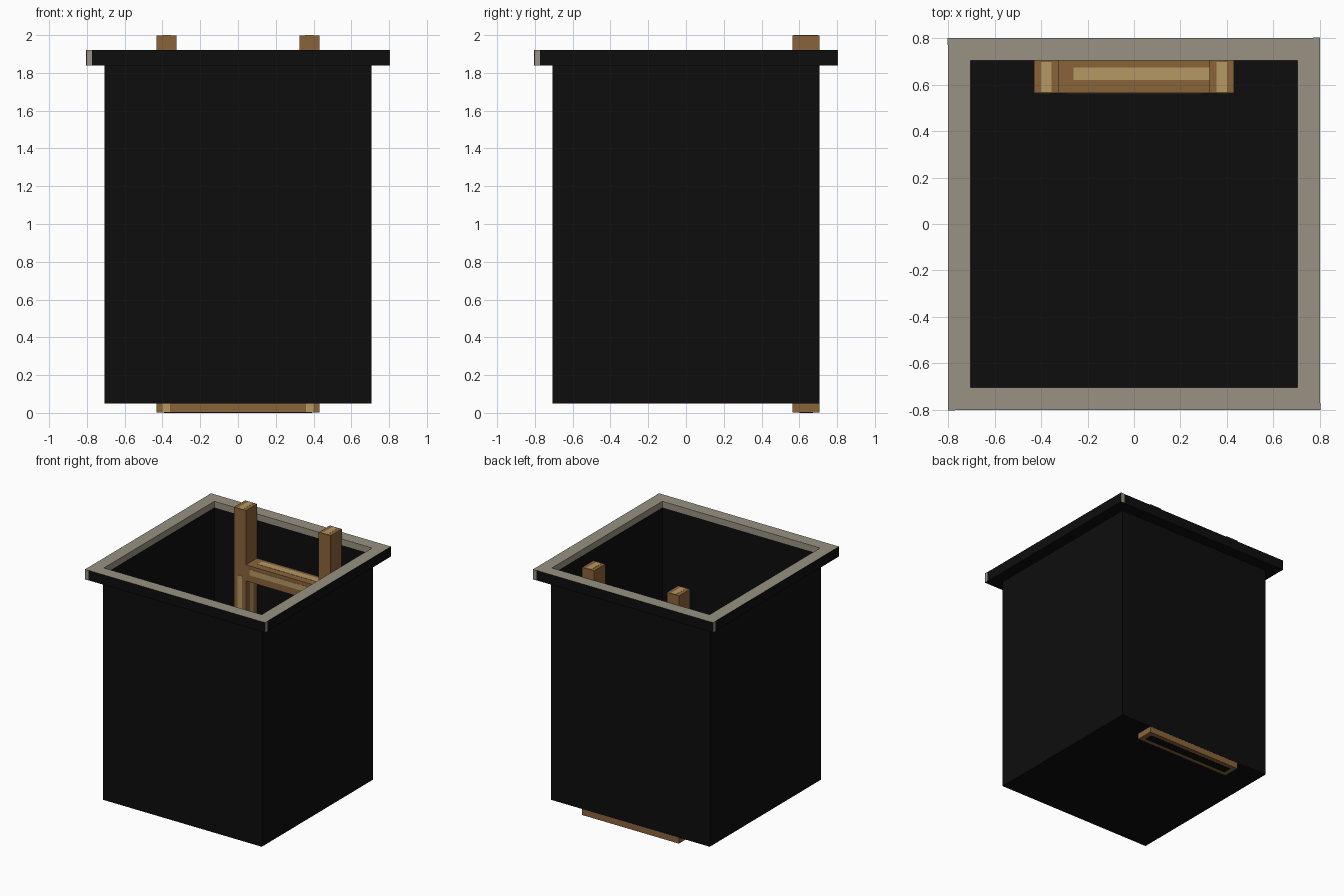
import bpy, bmesh, math
from mathutils import Matrix

if "Cube" in bpy.data.objects:
    bpy.data.objects.remove(bpy.data.objects["Cube"])


def material(name, rgb):
    m = bpy.data.materials.new(name)
    m.diffuse_color = (*rgb, 1)
    m.use_nodes = True
    m.node_tree.nodes["Principled BSDF"].inputs["Base Color"].default_value = m.diffuse_color
    return m


BLACK = material("pit black", (0.004, 0.004, 0.004))
STONE = material("stone grey", (0.315, 0.287, 0.223))
BROWN = material("wood brown", (0.254, 0.127, 0.042))
TAN = material("wood tan", (0.468, 0.314, 0.127))


def finish(name, bm, mats):
    me = bpy.data.meshes.new(name)
    bm.to_mesh(me)
    bm.free()
    for m in mats:
        me.materials.append(m)
    ob = bpy.data.objects.new(name, me)
    bpy.context.collection.objects.link(ob)
    return ob


def box(name, x, y, z, mat, turn=0):
    bm = bmesh.new()
    bmesh.ops.create_cube(bm, size=1)
    for v in bm.verts:
        v.co = [r[0] if c < 0 else r[1] for c, r in zip(v.co, (x, y, z))]
    bmesh.ops.rotate(bm, verts=bm.verts, matrix=Matrix.Rotation(turn, 3, 'Z'))
    return finish(name, bm, [mat])


# Pit shell: square loops (half width, height, stone?) from outer floor to inner floor
loops = [(0.708, 0.05, 0), (0.708, 1.84, 0), (0.803, 1.84, 0), (0.803, 1.92, 1),
         (0.704, 1.92, 1), (0.704, 1.87, 0), (0.704, 0.055, 0)]
bm = bmesh.new()
rings = [[bm.verts.new((sx * h, sy * h, z)) for sx, sy in ((-1, -1), (1, -1), (1, 1), (-1, 1))]
         for h, z, _ in loops]
for k in range(len(rings) - 1):
    a, b = rings[k], rings[k + 1]
    for i in range(4):
        j = (i + 1) % 4
        f = bm.faces.new((a[i], a[j], b[j], b[i]))
        f.material_index = loops[k][2]
bm.faces.new(rings[0][::-1])
bm.faces.new(rings[-1])
finish("pit_shell", bm, [BLACK, STONE])

# Stone slivers at the left end of each rim side
for i in range(4):
    box("rim_corner_sliver", (-0.803, -0.772), (-0.805, -0.8025), (1.84, 1.92), STONE, i * math.pi / 2)

# Ladder
Y0, Y1, W, IN = 0.565, 0.707, 0.432, 0.325
T = 0.002
for s in (-1, 1):
    def span(a, b):
        return tuple(sorted((s * a, s * b)))
    box("ladder_rail", span(IN, W), (Y0, Y1), (0.001, 1.999), BROWN)
    box("rail_top_grain", span(0.355, 0.40), (Y0 + 0.005, Y1 - 0.008), (1.998, 2.0), TAN)
    box("rail_front_grain", span(0.36, 0.40), (Y0 - T, Y0 + T), (0.002, 1.46), TAN)
    box("rail_inner_grain", span(IN - T, IN + T), (0.615, 0.66), (0.13, 1.44), TAN)
for i in range(4):
    z = 0.001 + 0.477 * i
    box("ladder_rung", (-IN, IN), (Y0, Y1), (z, z + 0.13), BROWN)
    box("rung_top_grain", (-0.26, IN), (0.62, 0.675), (z + 0.129, z + 0.132), TAN)
    box("rung_front_grain", (-0.29, 0.29), (Y0 - T, Y0 + T), (z + 0.055, z + 0.10), TAN)

# Dark underside of the ladder foot
box("ladder_foot_underside", (-W + 0.04, W - 0.04), (Y0 + 0.035, Y1 - 0.035), (0, 0.003), BLACK)
